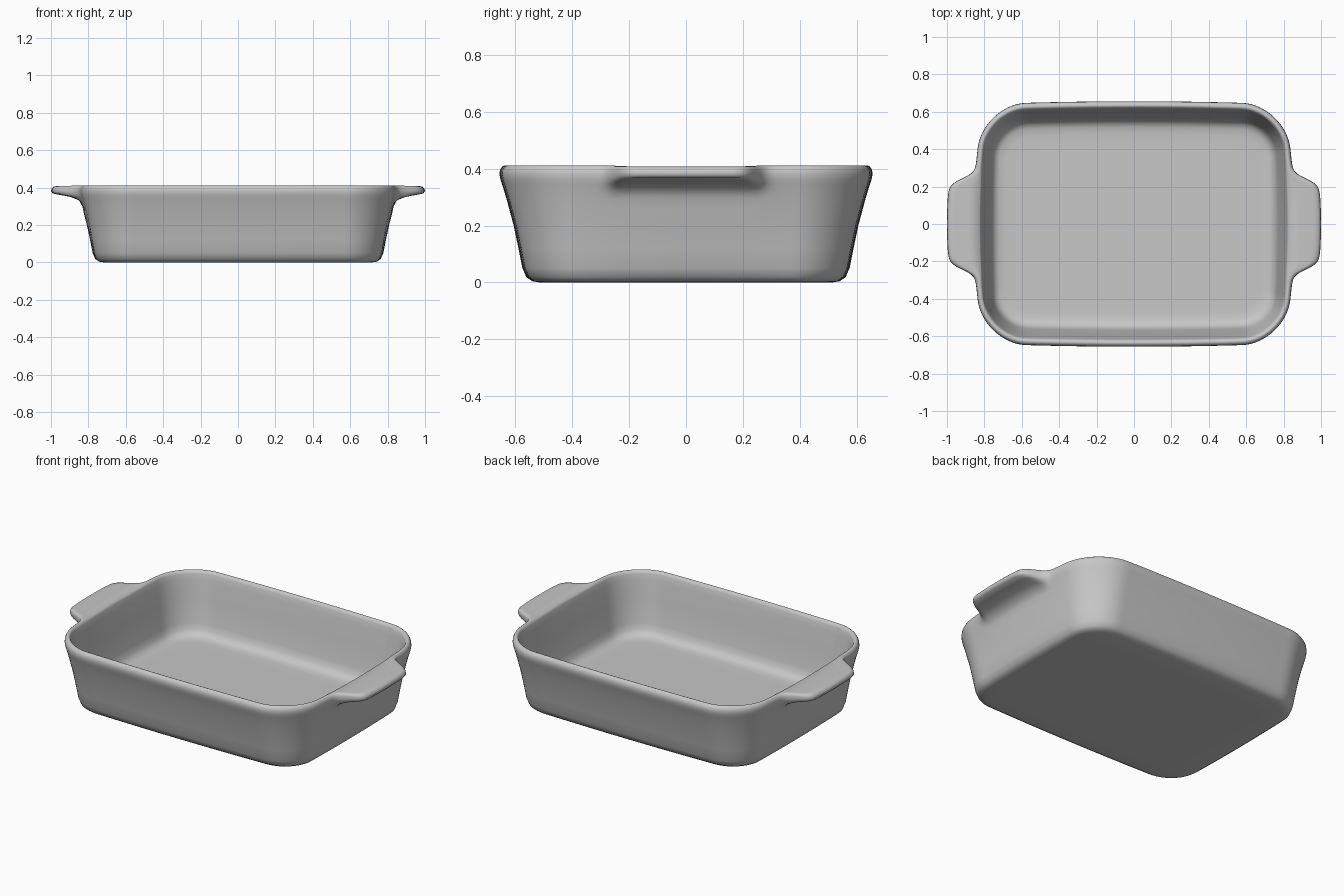
import bpy, bmesh, math

if "Cube" in bpy.data.objects:
    bpy.data.objects.remove(bpy.data.objects["Cube"], do_unlink=True)

# Stoneware material
grey = bpy.data.materials.new("stoneware grey")
grey.use_nodes = True
colour = (0.57, 0.57, 0.57, 1)
grey.diffuse_color = colour
grey.node_tree.nodes["Principled BSDF"].inputs["Base Color"].default_value = colour

# Wall section as (half width, height): outside, handle and rim, inside
OUTSIDE = [(.62, 0), (.715, 0), (.742, .004), (.763, .018), (.777, .05),
           (.791, .12), (.808, .20), (.824, .26)]
# Here also how far the grip reaches out and how much it lifts
GRIP = [(.832, .29, .000, .010), (.838, .31, .012, .022), (.844, .33, .050, .020),
        (.849, .345, .103, .016), (.854, .36, .135, .008), (.858, .38, .142, 0),
        (.856, .396, .140, 0), (.849, .407, .135, 0), (.841, .412, .115, -.004),
        (.834, .412, .05, -.004)]
INSIDE = [(.826, .408), (.820, .395), (.813, .36), (.792, .25), (.770, .12),
          (.759, .085), (.742, .063), (.720, .053), (.68, .05), (.62, .05)]
SIDE, CORNER = 60, 14


def outline(hx):
    """Rounded rectangle with bowed sides, more so towards the rim."""
    hy = hx - .202
    r = .1 + .6 * (hy - .42)
    bow = max(0, .03 + .5 * (hx - .79))
    pts = []
    for k, (sx, sy) in enumerate([(1, 1), (-1, 1), (-1, -1), (1, -1)]):
        for i in range(CORNER + 1):
            a = math.pi / 2 * (k + i / CORNER)
            pts.append((sx * (hx - r) + r * math.cos(a),
                        sy * (hy - r) + r * math.sin(a)))
        # straight run to the next corner
        px, py = pts[-1]
        dx, dy = -math.sin(a), math.cos(a)
        run = abs(dx) * 2 * (hx - r) + abs(dy) * 2 * (hy - r)
        for i in range(1, SIDE):
            t = run * i / SIDE
            pts.append((px + dx * t, py + dy * t))
    return [(x * (1 - bow * (y / hy) ** 2), y * (1 - .025 * (x / hx) ** 2))
            for x, y in pts]


def handle_weight(y):
    """1 along the grip, easing to 0 where it meets the wall."""
    return .5 - .5 * math.tanh((abs(y) - .243) / .034)


def make_ring(bm, hx, z, reach=0, lift=0):
    ring = []
    for x, y in outline(hx):
        w = handle_weight(y)
        grip = reach * w * (1 - .5 * y * y)
        ring.append(bm.verts.new((x + math.copysign(grip, x), y, z + lift * w)))
    return ring


# Dish: one lofted skin with both handles drawn out of the rim
bm = bmesh.new()
rings = [make_ring(bm, *row) for row in OUTSIDE + GRIP + INSIDE]
for a, b in zip(rings, rings[1:]):
    for i in range(len(a)):
        bm.faces.new((a[i - 1], a[i], b[i], b[i - 1]))
bm.faces.new(list(reversed(rings[0])))
bm.faces.new(rings[-1])
bmesh.ops.recalc_face_normals(bm, faces=bm.faces)
for f in bm.faces:
    f.smooth = True

mesh = bpy.data.meshes.new("baking_dish")
bm.to_mesh(mesh)
bm.free()
mesh.materials.append(grey)
dish = bpy.data.objects.new("baking_dish", mesh)
bpy.context.collection.objects.link(dish)
